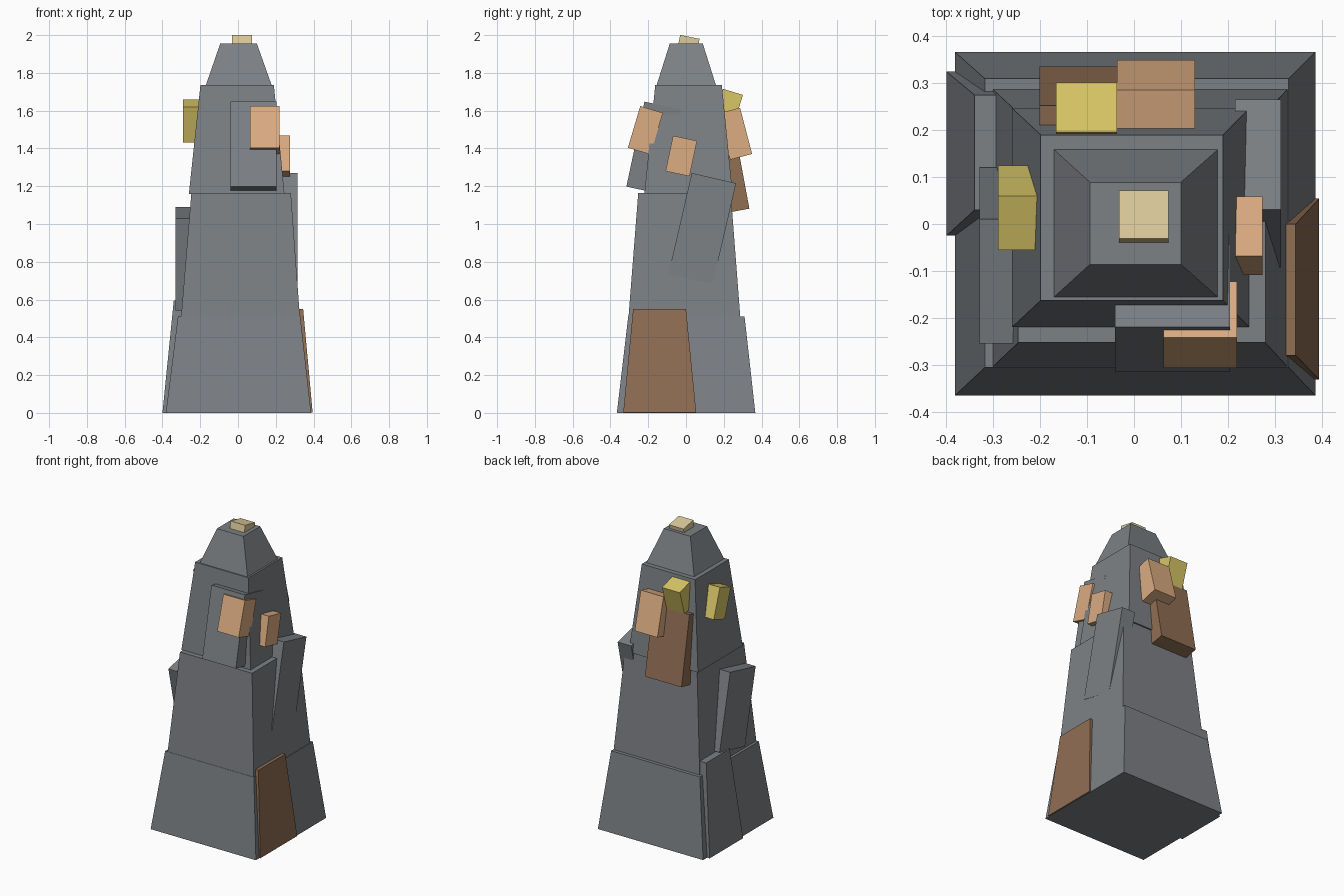
import bpy, bmesh, math
from mathutils import Matrix

if "Cube" in bpy.data.objects:
    bpy.data.objects.remove(bpy.data.objects["Cube"])


def material(name, rgb):
    lin = [((c / 255 + 0.055) / 1.055) ** 2.4 for c in rgb]
    m = bpy.data.materials.new(name)
    m.diffuse_color = (*lin, 1)
    m.use_nodes = True
    m.node_tree.nodes["Principled BSDF"].inputs["Base Color"].default_value = m.diffuse_color
    return m


STONE = material("grey stone", (125, 129, 133))
BROWN = material("dark brown", (144, 110, 84))
ORANGE = material("tan orange", (220, 173, 130))
YELLOW = material("ochre yellow", (216, 198, 102))
CREAM = material("pale cream", (220, 203, 156))


def frustum(name, bottom, top, z0, z1, mat, matrix=None):
    """Tapered block; bottom and top are (x0, x1, y0, y1)."""
    bm = bmesh.new()
    rings = []
    for (x0, x1, y0, y1), z in ((bottom, z0), (top, z1)):
        rings.append([bm.verts.new((x, y, z)) for x, y in
                      ((x0, y0), (x1, y0), (x1, y1), (x0, y1))])
    lo, hi = rings
    bm.faces.new(lo[::-1])
    bm.faces.new(hi)
    for i in range(4):
        j = (i + 1) % 4
        bm.faces.new((lo[i], lo[j], hi[j], hi[i]))
    if matrix:
        bm.transform(matrix)
    me = bpy.data.meshes.new(name)
    bm.to_mesh(me)
    bm.free()
    me.materials.append(mat)
    ob = bpy.data.objects.new(name, me)
    bpy.context.collection.objects.link(ob)
    return ob


def block(name, x0, x1, y, z, depth, height, tilt, mat):
    """Box centred on (y, z), tilted by degrees about the x axis."""
    m = Matrix.Translation((0, y, z)) @ Matrix.Rotation(math.radians(tilt), 4, 'X')
    r = (x0, x1, -depth / 2, depth / 2)
    frustum(name, r, r, -height / 2, height / 2, mat, m)


# Four stacked tiers of the spire
frustum("base_tier", (-0.382, 0.387, -0.366, 0.367), (-0.318, 0.33, -0.306, 0.31), 0, 0.51, STONE)
frustum("lower_tier", (-0.302, 0.328, -0.305, 0.288), (-0.247, 0.28, -0.253, 0.237), 0.5, 1.163, STONE)
frustum("upper_tier", (-0.26, 0.246, -0.22, 0.247), (-0.199, 0.19, -0.163, 0.19), 1.16, 1.735, STONE)
frustum("peak_tier", (-0.172, 0.18, -0.157, 0.16), (-0.094, 0.1, -0.086, 0.089), 1.73, 1.955, STONE)

# Sloping plates against the base
frustum("left_base_slab", (-0.4, -0.3, -0.025, 0.325), (-0.34, -0.28, 0.03, 0.275), 0, 0.595, STONE)
frustum("right_base_panel", (0.33, 0.395, -0.332, 0.054), (0.3, 0.345, -0.28, 0.0), 0.002, 0.55, BROWN)

# Leaning stone slabs
block("left_slab", -0.33, -0.22, -0.067, 0.816, 0.272, 0.5, 12.8, STONE)
block("right_slab", 0.215, 0.314, 0.086, 0.975, 0.241, 0.55, -13, STONE)
block("front_slab", -0.04, 0.205, -0.17, 1.402, 0.2, 0.46, -12, STONE)

# Coloured blocks
block("front_orange_block", 0.063, 0.22, -0.215, 1.496, 0.125, 0.23, -16.5, ORANGE)
block("right_orange_block", 0.19, 0.274, -0.025, 1.36, 0.13, 0.192, -12, ORANGE)
block("left_yellow_block", -0.29, -0.19, 0.035, 1.545, 0.122, 0.2, 19, YELLOW)
block("back_brown_block", -0.202, 0.065, 0.24, 1.295, 0.11, 0.455, 10.5, BROWN)
block("back_orange_block", -0.036, 0.13, 0.26, 1.478, 0.12, 0.253, 14.6, ORANGE)
block("back_yellow_block", -0.166, -0.036, 0.224, 1.618, 0.11, 0.17, -17, YELLOW)
block("top_cream_block", -0.032, 0.074, 0.0145, 1.96, 0.105, 0.062, -11, CREAM)
